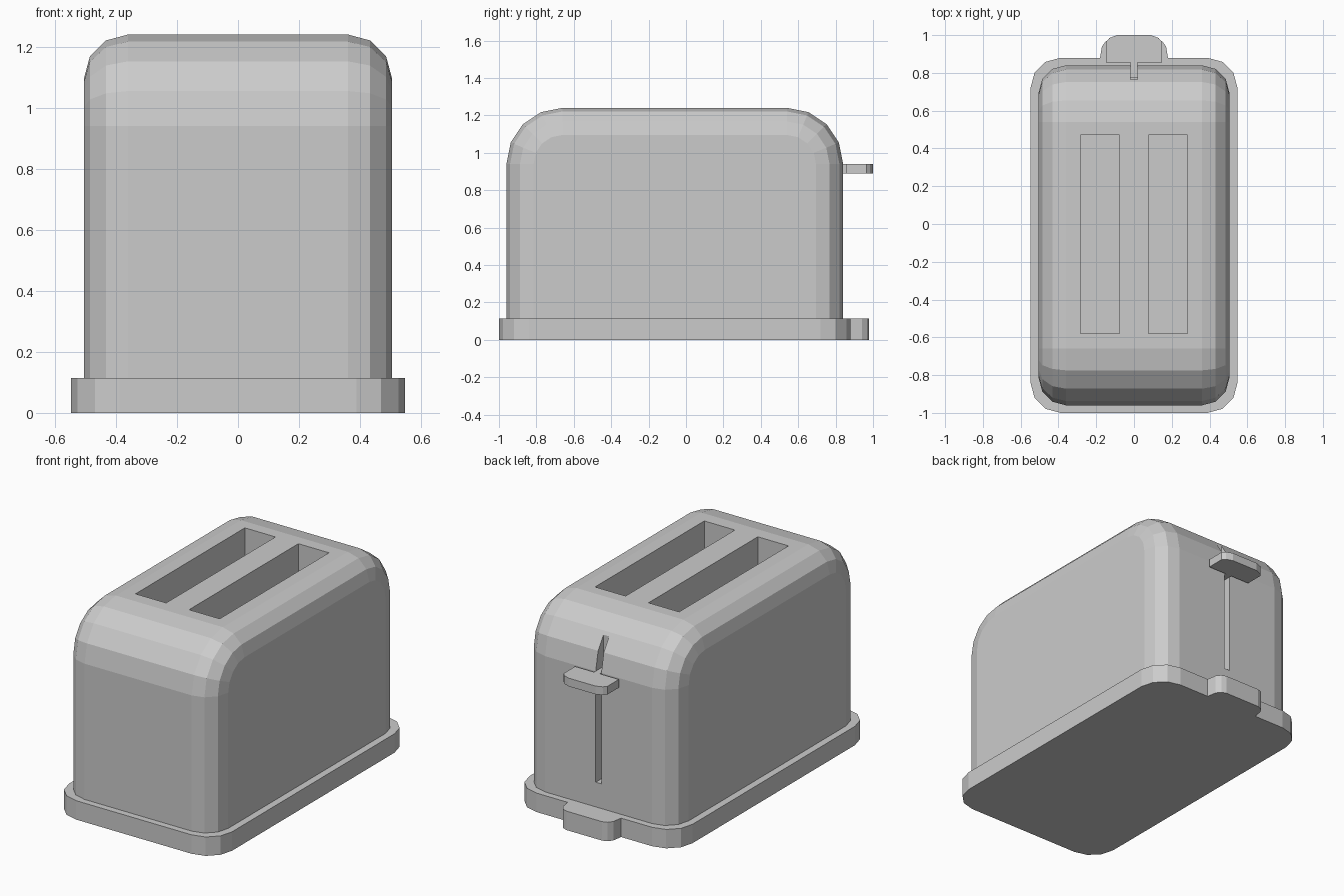
import bpy, bmesh
from math import sin, cos, pi

if "Cube" in bpy.data.objects:
    bpy.data.objects.remove(bpy.data.objects["Cube"])


def finish(name, bm):
    bmesh.ops.recalc_face_normals(bm, faces=bm.faces)
    me = bpy.data.meshes.new(name)
    bm.to_mesh(me)
    bm.free()
    ob = bpy.data.objects.new(name, me)
    bpy.context.collection.objects.link(ob)
    return ob


def arc(cx, cy, r, a0, a1, n):
    return [(cx + r * cos(a0 + (a1 - a0) * i / n), cy + r * sin(a0 + (a1 - a0) * i / n))
            for i in range(n + 1)]


def loft(bm, rings):
    loops = [[bm.verts.new(p) for p in ring] for ring in rings]
    for a, b in zip(loops, loops[1:]):
        for i in range(len(a)):
            j = (i + 1) % len(a)
            bm.faces.new((a[i], a[j], b[j], b[i]))
    bm.faces.new(loops[0])
    bm.faces.new(loops[-1])


def slab(name, outline, z0, z1):
    bm = bmesh.new()
    loft(bm, [[(x, y, z) for x, y in outline] for z in (z0, z1)])
    return finish(name, bm)


def box(bm, x0, x1, y0, y1, z0, z1):
    loft(bm, [[(x0, y0, z), (x1, y0, z), (x1, y1, z), (x0, y1, z)] for z in (z0, z1)])


# Body: side profile with big top arcs, lofted across x with rounded sides
Y0, Y1, ZB, ZT, R, B = -0.96, 0.84, 0.115, 1.24, 0.30, 0.145


def profile(x, d):
    r = R - d
    pts = [(Y1 - d, ZB)] + arc(Y1 - R, ZT - R, r, 0, pi / 2, 4)
    pts += arc(Y0 + R, ZT - R, r, pi / 2, pi, 4) + [(Y0 + d, ZB)]
    return [(x, y, z) for y, z in pts]


half = [(0.36 + B * sin(k * pi / 6), B * (1 - cos(k * pi / 6))) for k in range(4)]
sections = [(-x, d) for x, d in reversed(half)] + half
# the outermost section is the most inset one
sections = [(s * (0.36 + B * sin(t)), B * (1 - cos(t)))
            for s, t in [(-1, pi / 2), (-1, pi / 3), (-1, pi / 6), (-1, 0),
                         (1, 0), (1, pi / 6), (1, pi / 3), (1, pi / 2)]]
bm = bmesh.new()
loft(bm, [profile(x, d) for x, d in sections])
body = finish("body", bm)

# Bread slots and lever slot, cut from the body
bm = bmesh.new()
for s in (-1, 1):
    box(bm, s * 0.18 - 0.103, s * 0.18 + 0.103, -0.58, 0.47, 0.2, 1.4)
box(bm, -0.019, 0.019, 0.765, 0.95, 0.265, 1.145)
cutter = finish("slot_cutter", bm)
cutter.hide_render = True
mod = body.modifiers.new("slots", 'BOOLEAN')
mod.operation = 'DIFFERENCE'
mod.solver = 'EXACT'
mod.object = cutter
bpy.context.view_layer.objects.active = body
bpy.ops.object.modifier_apply(modifier=mod.name)
bpy.data.objects.remove(cutter)

# Base with rounded corners and a tab at the back
W, r = 0.548, 0.16
right = arc(W - r, -1 + r, r, -pi / 2, 0, 3) + arc(W - r, 0.88 - r, r, 0, pi / 2, 3)
right += [(0.18, 0.88), (0.17, 0.94), (0.15, 0.967), (0.12, 0.978)]
slab("base", right + [(-x, y) for x, y in reversed(right)], 0, 0.115)

# Lever handle with its stem
right = [(0.019, 0.775), (0.019, 0.855), (0.147, 0.855), (0.147, 0.965),
         (0.13, 0.985), (0.09, 1.0)]
slab("lever", right + [(-x, y) for x, y in reversed(right)], 0.89, 0.94)
